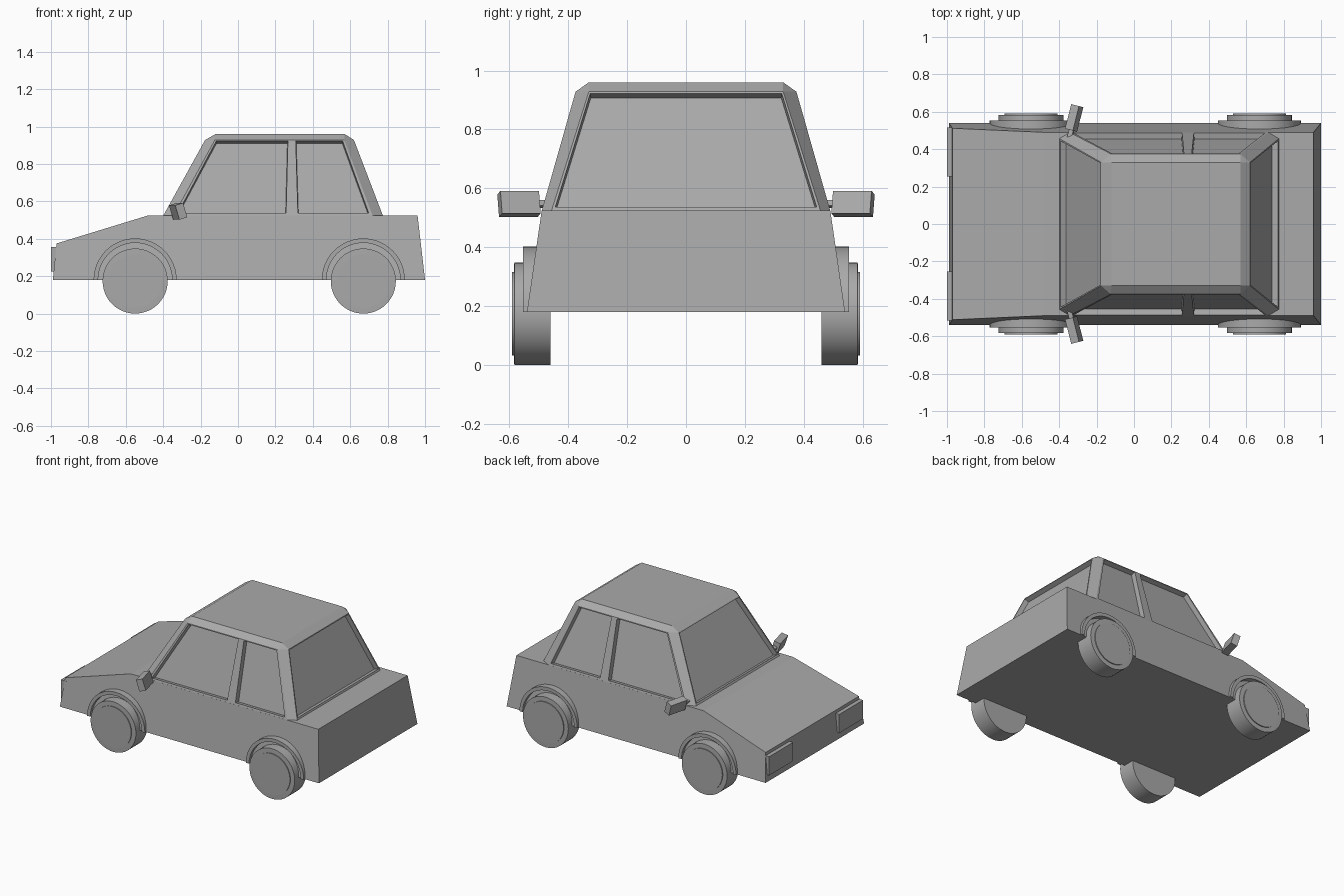
import bpy, bmesh, math
from mathutils import Vector, Matrix

if "Cube" in bpy.data.objects:
    bpy.data.objects.remove(bpy.data.objects["Cube"], do_unlink=True)

grey = bpy.data.materials.new("plain grey")
grey.use_nodes = True
grey.diffuse_color = (0.4, 0.4, 0.4, 1)
grey.node_tree.nodes["Principled BSDF"].inputs["Base Color"].default_value = (0.4, 0.4, 0.4, 1)


def finish(name, bm, smooth=False):
    bmesh.ops.recalc_face_normals(bm, faces=bm.faces)
    mesh = bpy.data.meshes.new(name)
    bm.to_mesh(mesh)
    bm.free()
    mesh.materials.append(grey)
    ob = bpy.data.objects.new(name, mesh)
    bpy.context.scene.collection.objects.link(ob)
    if smooth:
        bpy.ops.object.select_all(action='DESELECT')
        ob.select_set(True)
        bpy.context.view_layer.objects.active = ob
        bpy.ops.object.shade_smooth_by_angle(angle=math.radians(35))
    return ob


def bridge(bm, a, b):
    for i in range(len(a)):
        j = (i + 1) % len(a)
        bm.faces.new((a[i], a[j], b[j], b[i]))


def loft(name, rings, smooth=False):
    """Join closed rings of points and cap both ends."""
    bm = bmesh.new()
    loops = [[bm.verts.new(p) for p in ring] for ring in rings]
    for a, b in zip(loops, loops[1:]):
        bridge(bm, a, b)
    bm.faces.new(loops[0])
    bm.faces.new(loops[-1])
    return finish(name, bm, smooth)


def box(name, size, matrix):
    bm = bmesh.new()
    bmesh.ops.create_cube(bm, size=1, matrix=matrix @ Matrix.Diagonal((*size, 1)))
    return finish(name, bm)


# Lower body: side profile with walls leaning in towards the top
profile = [(-0.99, 0.18), (-0.97, 0.375), (-0.48, 0.525), (0.96, 0.525), (1.0, 0.18)]
half = lambda z: 0.54 - 0.145 * (z - 0.18)
loft("body", [[(x, s * half(z), z) for x, z in profile] for s in (-1, 1)])


# Cabin: eight-sided rings, the narrow sides forming the pillars
def cabin_ring(front, rear, y, cut_x, cut_y, z):
    return [Vector(p) for p in (
        (front, -y + cut_y, z), (front + cut_x, -y, z), (rear - cut_x, -y, z), (rear, -y + cut_y, z),
        (rear, y - cut_y, z), (rear - cut_x, y, z), (front + cut_x, y, z), (front, y - cut_y, z))]


low = cabin_ring(-0.40, 0.775, 0.49, 0.055, 0.033, 0.523)
high = cabin_ring(-0.176, 0.62, 0.375, 0.052, 0.045, 0.928)
roof = [(x, y, 0.96) for x, y in ((-0.12, -0.33), (0.57, -0.33), (0.57, 0.33), (-0.12, 0.33))]
bm = bmesh.new()
panes = []


def panel(a, b, c, d, us, windows):
    """Split a wall into a grid of frame strips and note its window cells."""
    vs = (0, 0.035, 0.985, 1)
    grid = [[bm.verts.new(a.lerp(b, u).lerp(d.lerp(c, u), v)) for u in us] for v in vs]
    for r in range(3):
        for k in range(len(us) - 1):
            f = bm.faces.new((grid[r][k], grid[r][k + 1], grid[r + 1][k + 1], grid[r + 1][k]))
            if r == 1 and k in windows:
                panes.append(f)


for i in range(8):
    j = (i + 1) % 8
    if i in (1, 5):
        us = (0, 0.015, 0.565, 0.625, 0.985, 1)
        if i == 5:
            us = [1 - u for u in reversed(us)]
        panel(low[i], low[j], high[j], high[i], us, (1, 3))
    elif i in (3, 7):
        panel(low[i], low[j], high[j], high[i], (0, 0.01, 0.99, 1), (1,))
    else:
        bm.faces.new([bm.verts.new(p) for p in (low[i], low[j], high[j], high[i])])

# Roof with a sloped rim that closes to points at the corners
rv = [bm.verts.new(p) for p in roof]
hv = [bm.verts.new(p) for p in high]
bm.faces.new(rv)
for k in range(4):
    a, b = hv[2 * k], hv[2 * k + 1]
    bm.faces.new((a, b, rv[k]))
    bm.faces.new((b, hv[(2 * k + 2) % 8], rv[(k + 1) % 4], rv[k]))
bm.normal_update()
bmesh.ops.inset_individual(bm, faces=panes, thickness=0.004, depth=-0.032)
bmesh.ops.remove_doubles(bm, verts=bm.verts, dist=0.0001)
finish("cabin", bm)


# Wheels and arches
def circle(x, z, radius, y, n=48):
    return [(x + radius * math.cos(t), y, z + radius * math.sin(t))
            for t in (2 * math.pi * k / n for k in range(n))]


def arch(name, x, side):
    bm = bmesh.new()
    steps = 24
    sections = []
    for k in range(steps + 1):
        t = math.pi * k / steps
        sections.append([bm.verts.new((x + r * math.cos(t), side * y, 0.18 + r * math.sin(t)))
                         for r, y in ((0.198, 0.47), (0.198, 0.553), (0.222, 0.553), (0.222, 0.47))])
    for a, b in zip(sections, sections[1:]):
        bridge(bm, a, b)
    bm.faces.new(sections[0])
    bm.faces.new(sections[-1])
    finish(name, bm, True)


for side, label in ((1, "left"), (-1, "right")):
    for x, end in ((-0.55, "front"), (0.67, "rear")):
        loft(f"{end}_wheel_{label}", [circle(x, 0.174, r, side * y) for r, y in
             ((0.174, 0.46), (0.174, 0.583), (0.142, 0.584), (0.142, 0.59))], True)
        arch(f"{end}_arch_{label}", x, side)

    # Headlight
    box(f"headlight_{label}", (0.05, 0.262, 0.13), Matrix.Translation((-0.975, side * 0.384, 0.29)))

    # Wing mirror and its stalk
    turn = Matrix.Rotation(-side * 0.25, 4, 'Z') @ Matrix.Rotation(-0.3, 4, 'Y')
    box(f"mirror_{label}", (0.045, 0.135, 0.08), Matrix.Translation((-0.32, side * 0.567, 0.547)) @ turn)
    box(f"mirror_stalk_{label}", (0.025, 0.07, 0.02), Matrix.Translation((-0.335, side * 0.495, 0.547)) @ turn)
